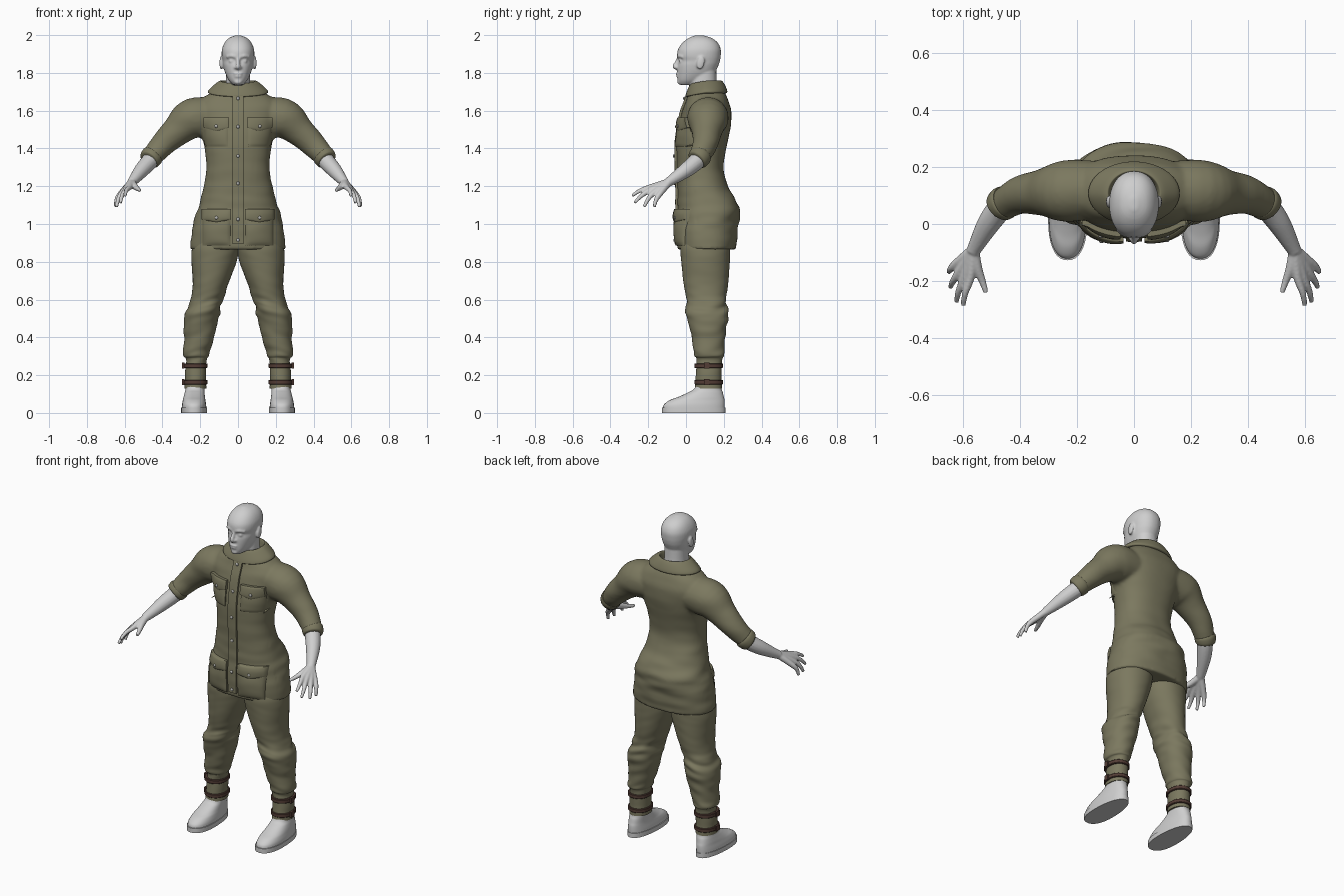
import bpy, bmesh, math
from mathutils import Vector, Matrix, noise
from mathutils.bvhtree import BVHTree

if "Cube" in bpy.data.objects:
    bpy.data.objects.remove(bpy.data.objects["Cube"])


def material(name, rgb, rough=0.8):
    m = bpy.data.materials.new(name)
    m.use_nodes = True
    m.diffuse_color = (*rgb, 1)
    b = m.node_tree.nodes["Principled BSDF"]
    b.inputs["Base Color"].default_value = (*rgb, 1)
    b.inputs["Roughness"].default_value = rough
    return m


GREY = material("pale grey", (0.62, 0.62, 0.62))
OLIVE = material("olive cloth", (0.2, 0.19, 0.115))
LEATHER = material("brown leather", (0.085, 0.045, 0.035))
METAL = material("button metal", (0.45, 0.45, 0.43), 0.5)


def spline(rows, steps):
    """Smooth in-between rows (Catmull-Rom)."""
    out, last = [], len(rows) - 1
    for i in range(last):
        quad = zip(rows[max(i - 1, 0)], rows[i], rows[i + 1], rows[min(i + 2, last)])
        quad = list(quad)
        for k in range(steps):
            t = k / steps
            out.append([b + 0.5 * t * (c - a + t * (2 * a - 5 * b + 4 * c - d + t * (3 * (b - c) + d - a)))
                        for a, b, c, d in quad])
    return out + [list(rows[-1])]


def skin_rings(bm, rings):
    """Join point rings into a closed tube."""
    vs = [[bm.verts.new(p) for p in r] for r in rings]
    n = len(vs[0])
    for a, b in zip(vs, vs[1:]):
        for i in range(n):
            bm.faces.new((a[i], a[(i + 1) % n], b[(i + 1) % n], b[i]))
    bm.faces.new(vs[0][::-1])
    bm.faces.new(vs[-1])


def loft(bm, rows, steps=5, n=40, power=2.2):
    """Upright body from rows of z, x min, x max, y min, y max."""
    rings = []
    for z, x0, x1, y0, y1 in spline(rows, steps):
        ring = []
        for i in range(n):
            a = 2 * math.pi * i / n
            c, s = math.cos(a), math.sin(a)
            ring.append(((x0 + x1) / 2 + (x1 - x0) / 2 * math.copysign(abs(c) ** (2 / power), c),
                         (y0 + y1) / 2 + (y1 - y0) / 2 * math.copysign(abs(s) ** (2 / power), s), z))
        rings.append(ring)
    skin_rings(bm, rings)


def tube(bm, rows, side=1, steps=5, n=16):
    """Limb from rows of x, y, z, radius."""
    pts = spline(rows, steps)
    rings = []
    for i, (x, y, z, r) in enumerate(pts):
        d = Vector(pts[min(i + 1, len(pts) - 1)][:3]) - Vector(pts[max(i - 1, 0)][:3])
        u = d.cross(Vector((0.1, 1, 0.2))).normalized()
        v = d.cross(u).normalized()
        ring = [Vector((x, y, z)) + r * (math.cos(2 * math.pi * k / n) * u + math.sin(2 * math.pi * k / n) * v)
                for k in range(n)]
        rings.append([(side * p.x, p.y, p.z) for p in ring])
    skin_rings(bm, rings)


def ball(bm, at, size, tilt=0):
    m = Matrix.Translation(at) @ Matrix.Rotation(tilt, 4, 'X') @ Matrix.Diagonal((*size, 1))
    bmesh.ops.create_uvsphere(bm, u_segments=20, v_segments=12, radius=1, matrix=m)


def finish(name, bm, mat, mirror=False, voxel=0, wrinkle=None, angle=50):
    """Make the object; optionally fuse its parts and wrinkle the cloth."""
    bmesh.ops.recalc_face_normals(bm, faces=bm.faces)
    me = bpy.data.meshes.new(name)
    bm.to_mesh(me)
    bm.free()
    ob = bpy.data.objects.new(name, me)
    bpy.context.collection.objects.link(ob)
    if voxel:
        rm = ob.modifiers.new("fuse", 'REMESH')
        rm.mode, rm.voxel_size = 'VOXEL', voxel
        sm = ob.modifiers.new("soften", 'SMOOTH')
        sm.factor, sm.iterations = 0.5, 4
        deps = bpy.context.evaluated_depsgraph_get()
        ob.data = bpy.data.meshes.new_from_object(ob.evaluated_get(deps))
        ob.modifiers.clear()
    if wrinkle:
        moves = [v.normal * wrinkle(v.co) for v in ob.data.vertices]
        for v, d in zip(ob.data.vertices, moves):
            v.co += d
    ob.data.materials.clear()
    ob.data.materials.append(mat)
    if mirror:
        mm = ob.modifiers.new("other side", 'MIRROR')
        mm.use_mirror_merge = False
    bpy.ops.object.select_all(action='DESELECT')
    ob.select_set(True)
    bpy.context.view_layer.objects.active = ob
    bpy.ops.object.shade_smooth_by_angle(angle=math.radians(angle))
    return ob


def bump(z, mid, width):
    return math.exp(-((z - mid) / width) ** 2)


# Head with neck, nose, brow, lips and ears
bm = bmesh.new()
head = [(1.737, .026, -.034, .05), (1.76, .048, -.044, .1), (1.8, .068, -.046, .15), (1.84, .079, -.045, .172),
        (1.865, .082, -.039, .18), (1.89, .086, -.047, .184), (1.925, .085, -.042, .184),
        (1.96, .071, -.018, .168), (1.985, .047, .015, .135), (1.999, .012, .05, .09)]
loft(bm, [(z, -w, w, a, b) for z, w, a, b in head])
loft(bm, [(1.66, -.08, .08, .03, .19), (1.72, -.066, .066, .02, .165), (1.82, -.062, .062, .03, .16)])
tube(bm, [(0, -.038, 1.882, .009), (0, -.05, 1.855, .01), (0, -.06, 1.834, .012), (0, -.048, 1.824, .009)])
ball(bm, (0, -.044, 1.795), (.024, .011, .006))
ball(bm, (0, -.042, 1.782), (.021, .011, .007))
ball(bm, (0, -.034, 1.753), (.022, .013, .014))
for s in (1, -1):
    ball(bm, (s * .012, -.048, 1.828), (.009, .01, .008))
    ball(bm, (s * .033, -.025, 1.862), (.016, .014, .01))
    tube(bm, [(.01, -.042, 1.884, .008), (.035, -.037, 1.89, .008), (.06, -.018, 1.884, .007)], s)
    ball(bm, (s * .09, .078, 1.853), (.008, .021, .036), -.2)
    ball(bm, (s * .08, .068, 1.85), (.012, .012, .025), -.2)
finish("head", bm, GREY, voxel=.0055)

# Forearm and hand
bm = bmesh.new()
tube(bm, [(.42, .1, 1.39, .047), (.465, .06, 1.335, .045), (.51, .0, 1.285, .04), (.555, -.08, 1.23, .027),
          (.565, -.1, 1.22, .024)])
WRIST = (.562, -.09, 1.222, .02)
fingers = [((.572, -.183, 1.197), (.598, -.285, 1.15)), ((.594, -.187, 1.18), (.622, -.272, 1.112)),
           ((.613, -.17, 1.165), (.643, -.222, 1.09)), ((.626, -.142, 1.155), (.648, -.168, 1.09))]
for knuckle, tip in fingers:
    k, t = Vector(knuckle), Vector(tip)
    bend = k.lerp(t, .55) + Vector((.005, -.003, .006))
    tube(bm, [WRIST, (*k, .0155), (*bend, .0115), (*t, .0085)])
tube(bm, [WRIST, (.55, -.15, 1.203, .018), (.533, -.195, 1.188, .013), (.518, -.24, 1.178, .009)])
finish("forearm_and_hand", bm, GREY, mirror=True, voxel=.005)

# Jacket body and sleeves
bm = bmesh.new()
body = [(.865, .252, -.045, .265), (.95, .246, -.05, .272), (1.05, .226, -.048, .284), (1.1, .208, -.045, .276),
        (1.2, .181, -.045, .222), (1.3, .167, -.048, .198), (1.4, .176, -.05, .213), (1.5, .2, -.04, .235),
        (1.6, .222, -.02, .24), (1.65, .203, 0, .225), (1.69, .15, .015, .208), (1.715, .1, .03, .19)]
loft(bm, [(z, -w, w, a, b) for z, w, a, b in body], n=64, power=2.3)
for s in (1, -1):
    tube(bm, [(.12, .12, 1.565, .1), (.24, .115, 1.557, .108), (.325, .11, 1.49, .081),
              (.4, .1, 1.42, .066), (.465, .065, 1.345, .053)], s, n=32)


def jacket_wrinkle(p):
    n = noise.noise(Vector((p.x * 7, p.y * 7, p.z * 20)))
    return n * (.002 + .007 * bump(p.z, 1.05, .15) * (1 if p.y > .05 else .4))


jacket = finish("jacket", bm, OLIVE, voxel=.01, wrinkle=jacket_wrinkle)

# Sleeve hems
bm = bmesh.new()
tube(bm, [(.448, .079, 1.366, .056), (.454, .075, 1.359, .06), (.468, .063, 1.342, .057), (.473, .058, 1.336, .05)],
     steps=3, n=32)
finish("sleeve_hem", bm, OLIVE, mirror=True)

# Folded collar, lower at the throat
bm = bmesh.new()
loft(bm, [(1.69, -.135, .135, .015, .2), (1.695, -.158, .158, -.002, .217), (1.71, -.155, .155, .0, .217),
          (1.738, -.125, .125, .012, .205), (1.756, -.1, .1, .022, .192), (1.754, -.088, .088, .03, .183),
          (1.715, -.078, .078, .035, .176)], n=56, power=2)
for v in bm.verts:
    v.co.z -= max(0, .1 - v.co.y) * .2
finish("collar", bm, OLIVE)

# Panels that follow the jacket front
sb = bmesh.new()
sb.from_mesh(jacket.data)
surface = BVHTree.FromBMesh(sb)
sb.free()


def front_y(x, z):
    hit = surface.ray_cast(Vector((x, -1, z)), Vector((0, 1, 0)))[0]
    return hit.y if hit else 0.0


def panel(name, x0, x1, z0, z1, thick, puff=0, point=0, nx=14, nz=14):
    bm = bmesh.new()
    grid = []
    for j in range(nz + 3):
        row = []
        for i in range(nx + 3):
            u, v = min(max((i - 1) / nx, 0), 1), min(max((j - 1) / nz, 0), 1)
            x = x0 + (x1 - x0) * u
            z = z0 + (z1 - z0) * v - point * (1 - abs(2 * u - 1)) * (1 - v)
            rim = i in (0, nx + 2) or j in (0, nz + 2)
            lift = -.012 if rim else thick + puff * (16 * u * (1 - u) * v * (1 - v)) ** .5
            row.append(bm.verts.new((x, front_y(x, z) - lift, z)))
        grid.append(row)
    for a, b in zip(grid, grid[1:]):
        for i in range(nx + 2):
            bm.faces.new((a[i], a[i + 1], b[i + 1], b[i]))
    finish(name, bm, OLIVE)


panel("button_placket", -.028, .028, .895, 1.695, .012, nx=6, nz=50)
studs = [(0, z, .014) for z in (.915, 1.025, 1.215, 1.36, 1.515, 1.665)]
for s, side in ((1, "left"), (-1, "right")):
    for level, x0, x1, z0, zf, z1, puff in (("chest", .048, .182, 1.41, 1.51, 1.565, .01),
                                            ("hip", .036, .192, .885, 1.025, 1.08, .016)):
        xs = sorted((s * x0, s * x1))
        panel(f"{side}_{level}_pocket", xs[0] + .004, xs[1] - .004, z0, zf + .02, .008, puff)
        panel(f"{side}_{level}_flap", xs[0], xs[1], zf, z1, .018, puff * .6, .018)
        studs.append((sum(xs) / 2, zf + .008, .018 + puff * .5))
bm = bmesh.new()
for x, z, lift in studs:
    ball(bm, (x, front_y(x, z) - lift, z), (.009, .006, .009))
finish("buttons", bm, METAL)

# Trouser legs, baggy at the knee and gathered at the ankle
bm = bmesh.new()
loft(bm, [(.93, -.005, .225, -.02, .235), (.87, -.004, .244, -.03, .235), (.8, .008, .246, -.025, .232),
          (.7, .045, .24, -.015, .225), (.61, .076, .246, .0, .215), (.56, .09, .27, -.003, .224),
          (.5, .104, .29, .005, .222), (.4, .127, .287, .03, .207), (.31, .155, .288, .045, .203),
          (.285, .167, .276, .056, .192), (.2, .169, .28, .052, .188), (.13, .168, .282, .048, .19)],
     steps=9, n=56, power=2.1)


def leg_wrinkle(p):
    n = noise.noise(Vector((p.x * 9, p.y * 9, p.z * 26 + p.x * 8)))
    return n * (.0015 + .013 * bump(p.z, .565, .06) + .01 * bump(p.z, .31, .035) + .004 * bump(p.z, .45, .1))


finish("trouser_leg", bm, OLIVE, mirror=True, wrinkle=leg_wrinkle)

# Ankle straps with buckles
for label, z in (("upper", .25), ("lower", .163)):
    bm = bmesh.new()
    loft(bm, [(z + d, .161 + i, .289 - i, .044 + i, .196 - i)
              for d, i in ((-.012, .003), (-.009, 0), (.009, 0), (.012, .003))], steps=1, n=48)
    bmesh.ops.create_cube(bm, size=1, matrix=Matrix.Translation((.289, .11, z)) @ Matrix.Diagonal((.014, .03, .032, 1)))
    finish(f"{label}_ankle_strap", bm, LEATHER, mirror=True, angle=35)

# Shoes and soles, broad at the toe
for name, rows in (("sole", [(0, .164, .3, -.127, .208), (.028, .164, .3, -.127, .208)]),
                   ("shoe", [(.02, .168, .297, -.122, .204), (.045, .169, .296, -.116, .205),
                             (.068, .172, .292, -.085, .204), (.085, .174, .289, -.04, .2),
                             (.108, .175, .284, .01, .195), (.13, .175, .28, .045, .188),
                             (.18, .176, .278, .06, .183)])):
    bm = bmesh.new()
    loft(bm, rows, steps=1 if name == "sole" else 5, power=2.3)
    for v in bm.verts:
        v.co.x = .231 + (v.co.x - .231) * (1 - .6 * (v.co.y - .04))
    finish(name, bm, GREY, mirror=True)
